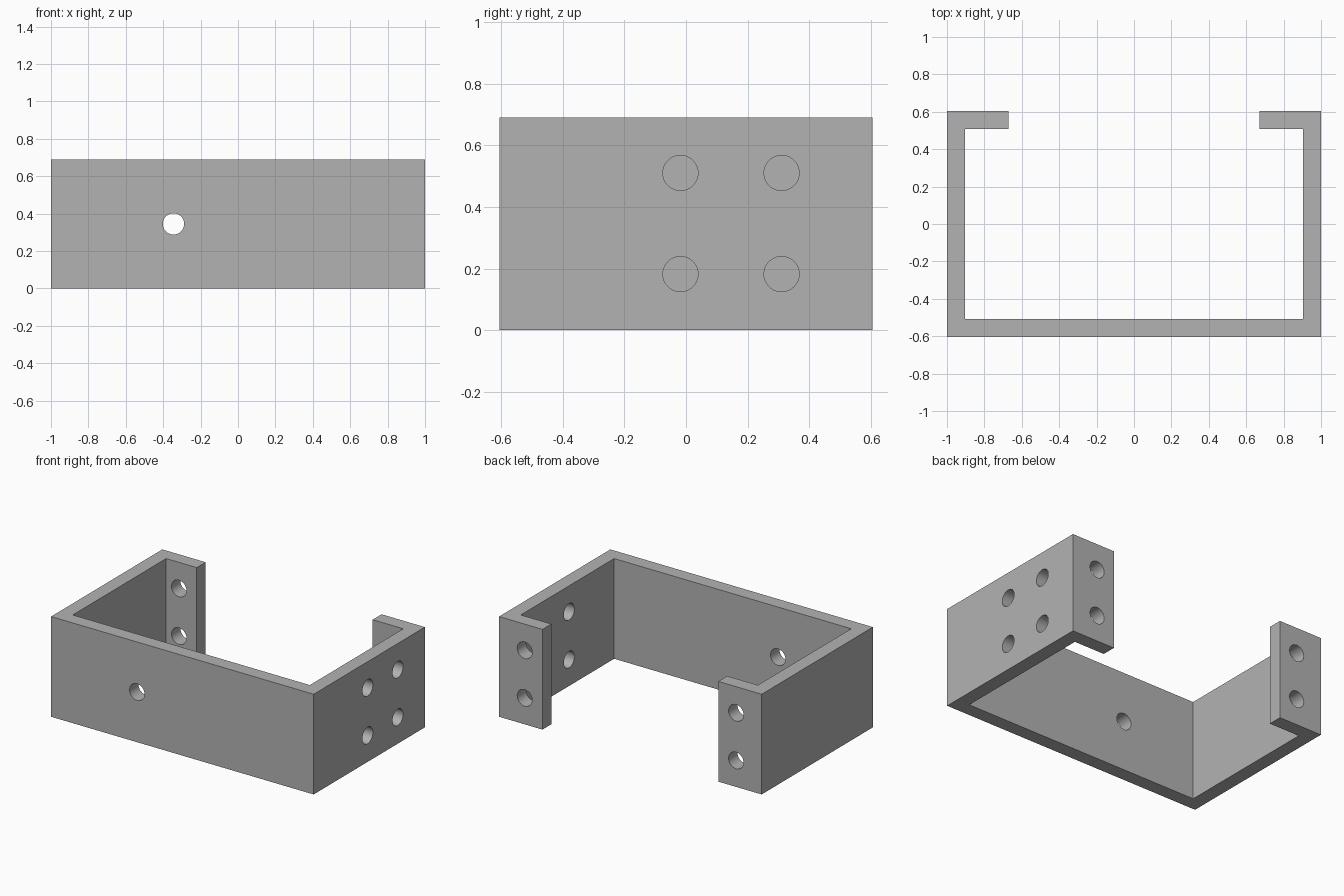
import bpy, bmesh
from math import pi, radians
from mathutils import Matrix

cube = bpy.data.objects.get("Cube")
if cube:
    bpy.data.objects.remove(cube, do_unlink=True)

W, D, H = 1.0, 0.605, 0.69      # half width, half depth, height
T = 0.097                       # plate thickness
LIP = 0.67                      # inner end of the rear flanges
R = 0.057                       # hole radius
ROWS = (0.182, 0.51)            # hole heights

grey = bpy.data.materials.new("plain grey")
grey.use_nodes = True
grey.diffuse_color = (0.45, 0.45, 0.45, 1)
grey.node_tree.nodes["Principled BSDF"].inputs["Base Color"].default_value = (0.45, 0.45, 0.45, 1)


def add_object(name, bm):
    mesh = bpy.data.meshes.new(name)
    bmesh.ops.recalc_face_normals(bm, faces=bm.faces)
    bm.to_mesh(mesh)
    bm.free()
    mesh.materials.append(grey)
    obj = bpy.data.objects.new(name, mesh)
    bpy.context.collection.objects.link(obj)
    return obj


# Bracket body: mirrored C profile extruded upward
half = [(W, -D), (W, D), (LIP, D), (LIP, D - T), (W - T, D - T), (W - T, -D + T)]
profile = half + [(-x, y) for x, y in reversed(half)]
bm = bmesh.new()
base = bm.faces.new([bm.verts.new((x, y, 0)) for x, y in profile])
top = bmesh.ops.extrude_face_region(bm, geom=[base])["geom"]
bmesh.ops.translate(bm, vec=(0, 0, H), verts=[v for v in top if isinstance(v, bmesh.types.BMVert)])
bracket = add_object("bracket", bm)

# Hole cutters: front plate, rear flanges, left side wall
bm = bmesh.new()


def drill(x, y, z, axis):
    turn = Matrix.Rotation(pi / 2, 4, "X" if axis == "Y" else "Y")
    bmesh.ops.create_cone(bm, cap_ends=True, segments=48, radius1=R, radius2=R,
                          depth=3 * T, matrix=Matrix.Translation((x, y, z)) @ turn)


drill(-0.345, -D + T / 2, H / 2, "Y")
for z in ROWS:
    for x in (-0.805, 0.805):
        drill(x, D - T / 2, z, "Y")
    for y in (-0.018, 0.31):
        drill(W - T / 2, y, z, "X")
cutter = add_object("hole_cutter", bm)
cutter.hide_render = True

# Cut the holes, then drop the cutter
cut = bracket.modifiers.new("holes", "BOOLEAN")
cut.operation = "DIFFERENCE"
cut.solver = "EXACT"
cut.object = cutter
bpy.ops.object.select_all(action="DESELECT")
bracket.select_set(True)
bpy.context.view_layer.objects.active = bracket
bpy.ops.object.modifier_apply(modifier=cut.name)
bpy.data.objects.remove(cutter, do_unlink=True)
bpy.ops.object.shade_smooth_by_angle(angle=radians(30))
